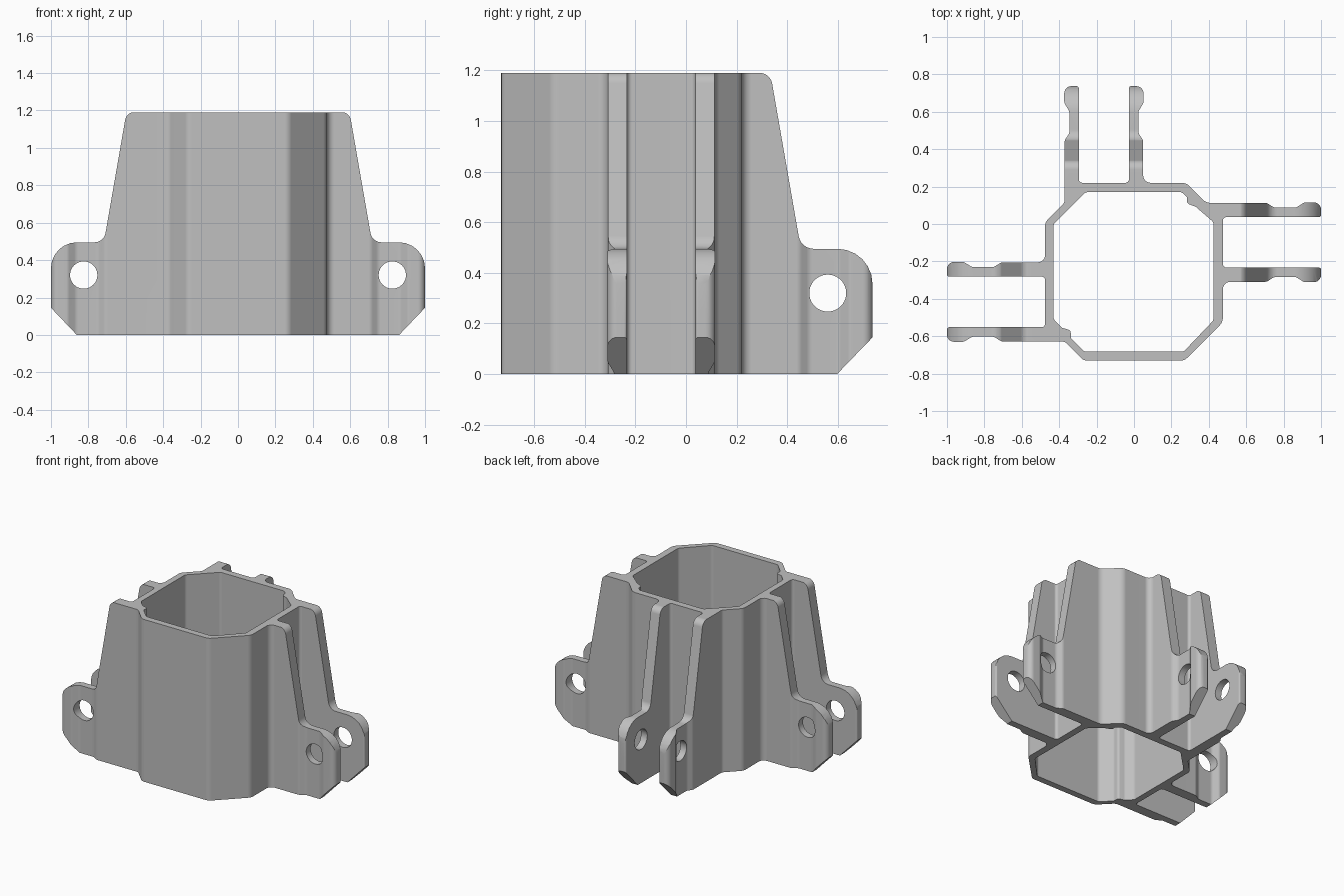
import bpy, bmesh, math
from mathutils import Vector, Matrix

cube = bpy.data.objects.get("Cube")
if cube:
    bpy.data.objects.remove(cube, do_unlink=True)

HEIGHT, WALL = 1.19, 0.475

grey = bpy.data.materials.new("plain grey")
grey.use_nodes = True
colour = (0.53, 0.53, 0.53, 1)
grey.diffuse_color = colour
grey.node_tree.nodes["Principled BSDF"].inputs["Base Color"].default_value = colour


def rounded(points, steps=6):
    """Replace each corner (x, y, radius) by a tangent arc."""
    out = []
    for i, (x, y, r) in enumerate(points):
        p = Vector((x, y))
        to_prev = Vector(points[i - 1][:2]) - p
        to_next = Vector(points[(i + 1) % len(points)][:2]) - p
        if r <= 0:
            out.append(p)
            continue
        reach = 0.49 * min(to_prev.length, to_next.length)
        a, b = to_prev.normalized(), to_next.normalized()
        half = a.angle(b) / 2
        t = min(r / math.tan(half), reach)
        r = t * math.tan(half)
        centre = p + (a + b).normalized() * (r / math.sin(half))
        spoke = p + a * t - centre
        turn = math.copysign(math.pi - 2 * half, -a.x * b.y + a.y * b.x)
        out += [centre + Matrix.Rotation(turn * k / steps, 2) @ spoke
                for k in range(steps + 1)]
    return out


def prism(name, outline, low, high, axis="Z"):
    """Extrude a closed outline along an axis."""
    place = {"Z": lambda u, v, w: (u, v, w),
             "Y": lambda u, v, w: (u, w, v),
             "X": lambda u, v, w: (w, u, v)}[axis]
    bm = bmesh.new()
    rings = [[bm.verts.new(place(p[0], p[1], w)) for p in outline] for w in (low, high)]
    for ring in rings:
        bm.faces.new(ring)
    for i in range(len(outline)):
        bm.faces.new((rings[0][i - 1], rings[0][i], rings[1][i], rings[1][i - 1]))
    bmesh.ops.recalc_face_normals(bm, faces=bm.faces)
    mesh = bpy.data.meshes.new(name)
    bm.to_mesh(mesh)
    bm.free()
    mesh.materials.append(grey)
    obj = bpy.data.objects.new(name, mesh)
    bpy.context.collection.objects.link(obj)
    return obj


def carve(target, cutter, operation):
    """Apply a boolean and discard the cutter."""
    cutter.hide_render = True
    mod = target.modifiers.new("carve", "BOOLEAN")
    mod.operation, mod.solver, mod.object = operation, "EXACT", cutter
    bpy.context.view_layer.objects.active = target
    bpy.ops.object.modifier_apply(modifier=mod.name)
    bpy.data.objects.remove(cutter, do_unlink=True)


def fin(corner, along, across, length, flip=False):
    """Fin outline from outer root to inner root; corner is its inner tip."""
    shape = [(-length, .076, .04), (-.29, .076, .04), (-.25, .05, .04),
             (-.135, .05, .04), (-.09, .078, .03), (0, .078, .045),
             (0, 0, .012), (-length, 0, .02)]
    c, u, v = Vector(corner), Vector(along), Vector(across)
    pts = [(*(c + u * a + v * b), r) for a, b, r in shape]
    return pts[::-1] if flip else pts


# Plan outline of the socket with its three pairs of fins, counterclockwise
L, R, B, F = (-1, 0), (1, 0), (0, 1), (0, -1)
side_len = 1 - WALL
plan = [(-.27, -.73, .05), (.27, -.73, .05), (WALL, -.525, .06)]
plan += fin((1, -.233), R, F, side_len)
plan += fin((1, .037), R, B, side_len, True)[:-1]
plan += [(.385, .113, .06), (.28, .22, .06)]
plan += fin((-.027, .737), B, R, .517)
plan += fin((-.295, .737), B, L, .517, True)[:-1]
plan += [(-.371, .115, .03), (-WALL, .01, .05)]
plan += fin((-1, -.281), L, B, side_len)
plan += fin((-1, -.552), L, F, side_len, True)[:-1]
plan += [(-.37, -.628, .04)]
bracket = prism("socket_bracket", rounded(plan), -.1, HEIGHT + .1)

# Eight-sided bore with a small rib on two opposite corners
bore = [(-.43, -.51, .03), (-.385, -.555, .02), (-.338, -.568, .02), (-.338, -.61, .02),
        (-.265, -.683, .03), (.265, -.683, .03), (.425, -.515, .03), (.425, .01, .03),
        (.33, .092, .02), (.283, .11, .02), (.283, .145, .015), (.255, .17, .02),
        (-.26, .17, .03), (-.43, 0, .03)]
carve(bracket, prism("bore_cutter", rounded(bore), -.2, HEIGHT + .2), "DIFFERENCE")


def ear(tip, low=0.0, top=HEIGHT):
    """Side silhouette of a fin from the bottom up to the top edge."""
    return [(tip - .14, low, 0), (tip, .145, 0), (tip, .495, .175),
            (tip - .283, .495, .06), (tip - .404, top, .05)]


# Trim fins to their sloped silhouette, sideways then backwards
half = ear(1, -.002, HEIGHT + .002)
mirrored = [(-x, z, r) for x, z, r in reversed(half)]
carve(bracket, prism("side_trim", rounded(half + mirrored), -1.2, 1.2, "Y"), "INTERSECT")
back = ear(.737) + [(-1, HEIGHT, 0), (-1, 0, 0)]
carve(bracket, prism("back_trim", rounded(back), -1.2, 1.2, "X"), "INTERSECT")

# Pin holes through each pair of fins
for centre, axis in ((-.825, "Y"), (.825, "Y"), (.56, "X")):
    circle = [(centre + .073 * math.cos(k * math.tau / 40),
               .32 + .073 * math.sin(k * math.tau / 40)) for k in range(40)]
    carve(bracket, prism("pin_cutter", circle, -1.3, 1.3, axis), "DIFFERENCE")

# Smooth fillets, crisp edges
bpy.ops.object.select_all(action="DESELECT")
bracket.select_set(True)
bpy.context.view_layer.objects.active = bracket
bpy.ops.object.shade_smooth_by_angle(angle=math.radians(30))
weighted = bracket.modifiers.new("even shading", "WEIGHTED_NORMAL")
weighted.keep_sharp = True
